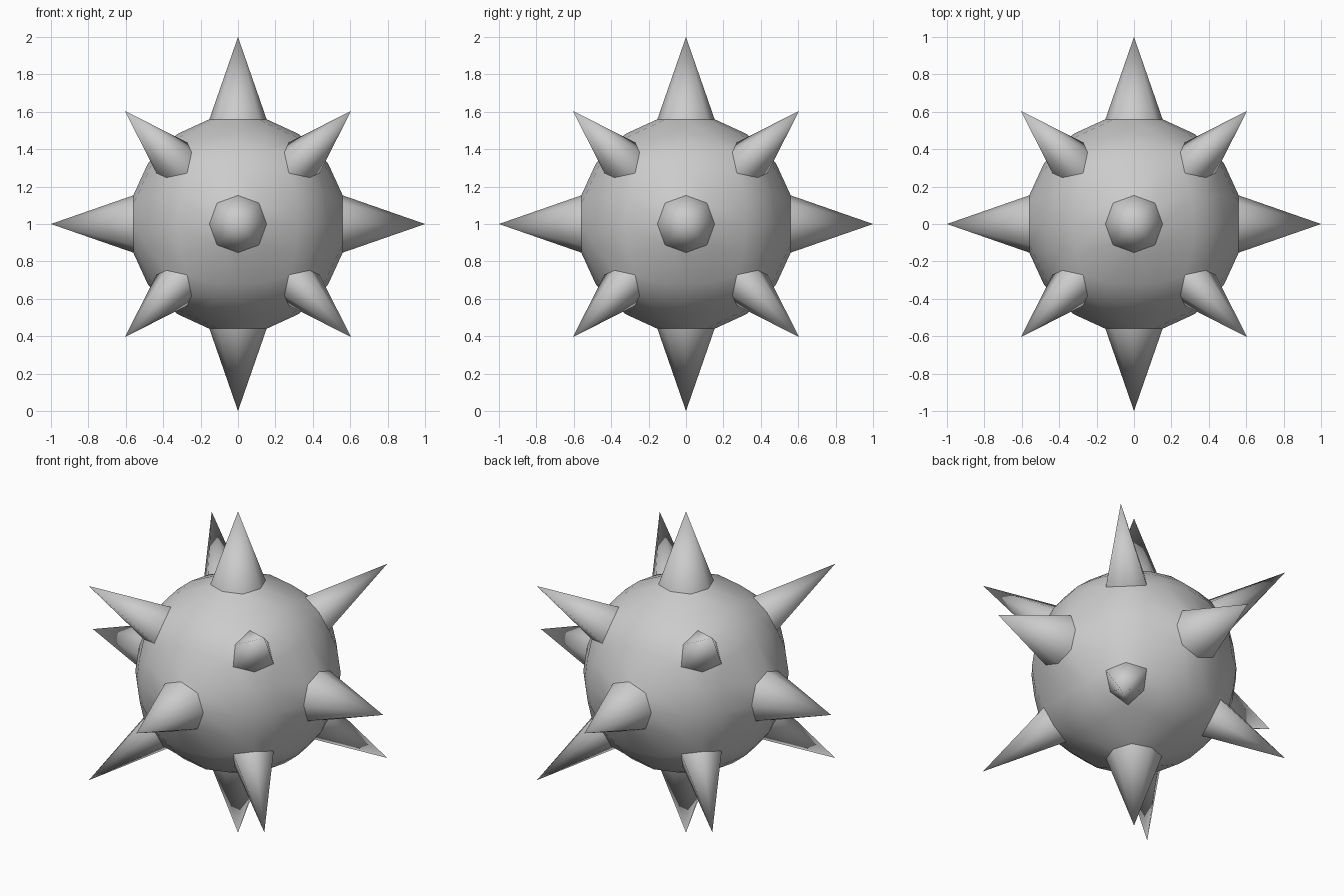
import bpy, bmesh
from mathutils import Vector

if "Cube" in bpy.data.objects:
    bpy.data.objects.remove(bpy.data.objects["Cube"])

RADIUS = 0.58

# Special grid positions (sorted absolute grid steps) -> replacement for each step value
SPECIAL = {
    (0, 0, 3): {0: 0.0, 3: 1.0},        # six axis tips
    (3, 3, 3): {3: 0.605},              # eight corner tips
    (0, 1, 3): {0: 0.0, 1: 0.153, 3: 0.56},   # octagon rims
    (1, 1, 3): {1: 0.112, 3: 0.558},
    (2, 3, 3): {2: 0.248, 3: 0.382},    # hexagon rims
    (2, 2, 3): {2: 0.272, 3: 0.436},
}


def place(step):
    key = tuple(sorted(abs(s) for s in step))
    if key in SPECIAL:
        m = SPECIAL[key]
        return Vector([m[abs(s)] * (1 if s >= 0 else -1) for s in step])
    return Vector(step).normalized() * RADIUS


# Cube divided into a 6 x 6 grid per side
bm = bmesh.new()
bmesh.ops.create_cube(bm, size=6)
bmesh.ops.subdivide_edges(bm, edges=bm.edges[:], cuts=5, use_grid_fill=True)

# Round the cube into a ball and pull out the spikes
tips = []
for v in bm.verts:
    step = [round(c) for c in v.co]
    if sorted(abs(s) for s in step) in ([0, 0, 3], [3, 3, 3]):
        tips.append(v)
    v.co = place(step) + Vector((0, 0, 1))

# Fan triangles around every tip, crisp rim where spike meets ball
for tip in tips:
    for f in list(tip.link_faces):
        vs = list(f.verts)
        opposite = vs[(vs.index(tip) + 2) % 4]
        bmesh.utils.face_split(f, tip, opposite)
for f in bm.faces:
    f.smooth = True
for tip in tips:
    for f in tip.link_faces:
        for e in f.edges:
            if tip not in e.verts:
                e.smooth = False

bmesh.ops.recalc_face_normals(bm, faces=bm.faces[:])
mesh = bpy.data.meshes.new("spiked_ball")
bm.to_mesh(mesh)
bm.free()
ball = bpy.data.objects.new("spiked_ball", mesh)
bpy.context.collection.objects.link(ball)
